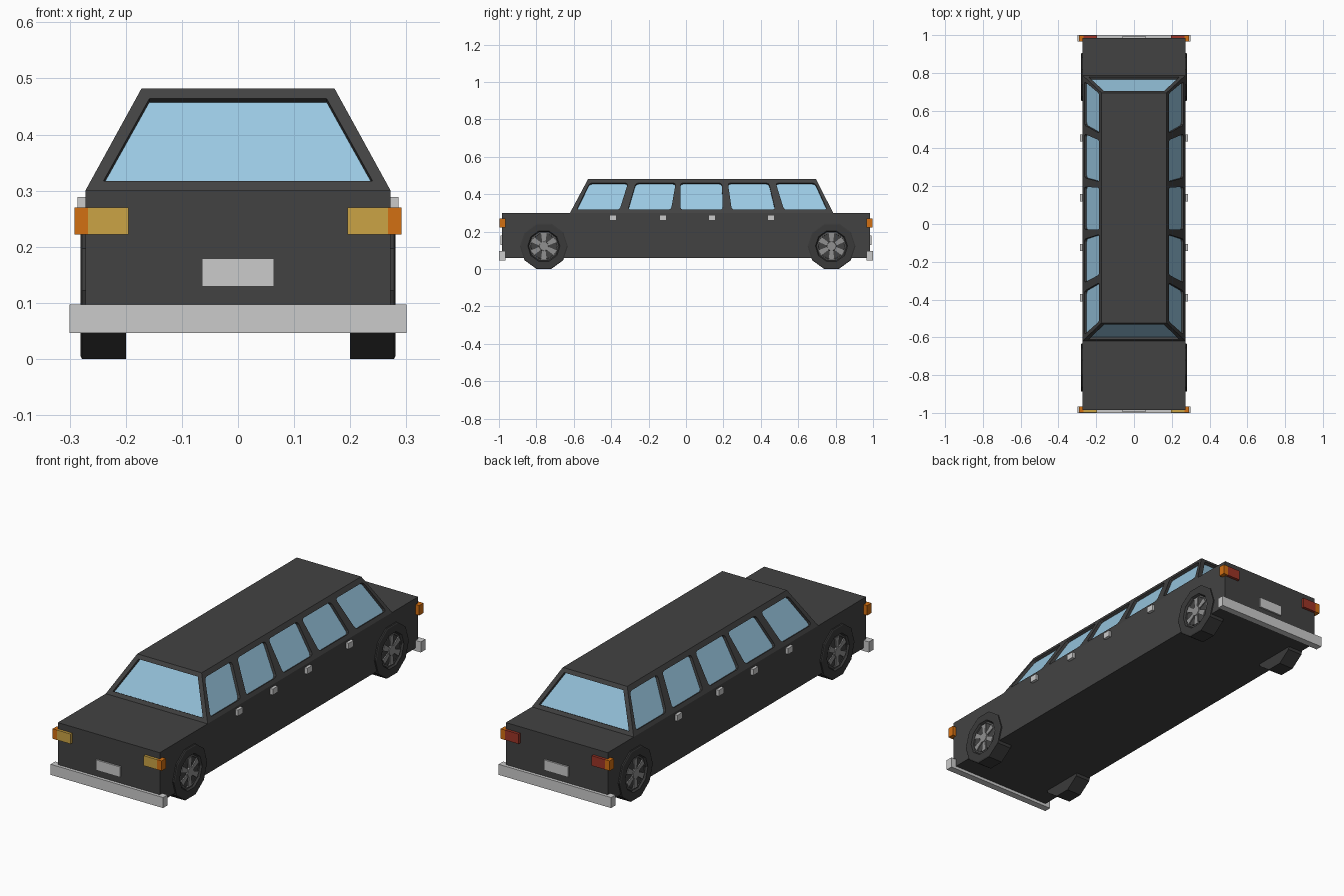
import bpy, bmesh, math
from mathutils import Vector, Matrix

old = bpy.data.objects.get("Cube")
if old:
    bpy.data.objects.remove(old, do_unlink=True)


def material(name, r, g, b):
    m = bpy.data.materials.new(name)
    m.use_nodes = True
    m.diffuse_color = (r, g, b, 1)
    bsdf = next(n for n in m.node_tree.nodes if n.type == 'BSDF_PRINCIPLED')
    bsdf.inputs["Base Color"].default_value = (r, g, b, 1)
    return m


PAINT = material("charcoal_paint", 0.055, 0.055, 0.055)
GLASS = material("blue_glass", 0.32, 0.58, 0.76)
CHROME = material("light_grey_trim", 0.6, 0.6, 0.6)
RUBBER = material("tyre_rubber", 0.042, 0.042, 0.042)
RIM = material("rim_grey", 0.09, 0.09, 0.09)
SPOKE = material("spoke_grey", 0.28, 0.28, 0.28)
YELLOW = material("headlight_yellow", 0.6, 0.37, 0.06)
ORANGE = material("indicator_orange", 0.65, 0.16, 0.006)
RED = material("tail_light_red", 0.34, 0.035, 0.02)


def make(name, bm, *mats):
    bmesh.ops.recalc_face_normals(bm, faces=bm.faces)
    me = bpy.data.meshes.new(name)
    bm.to_mesh(me)
    bm.free()
    for m in mats:
        me.materials.append(m)
    ob = bpy.data.objects.new(name, me)
    bpy.context.collection.objects.link(ob)
    return ob


def box(name, mat, xs, ys, zs):
    bm = bmesh.new()
    bmesh.ops.create_cube(bm, size=1)
    for v in bm.verts:
        v.co = [lo + (c + 0.5) * (hi - lo) for c, (lo, hi) in zip(v.co, (xs, ys, zs))]
    return make(name, bm, mat)


def span(sign, a, b):
    return sorted((sign * a, sign * b))


# Lower body
box("body", PAINT, (-0.272, 0.272), (-0.985, 0.985), (0.06, 0.3))

# Cabin: tapered block from the belt line to the roof
BELT, ROOF = 0.3, 0.482


def lerp(a, b, z):
    return a + (b - a) * (z - BELT) / (ROOF - BELT)


def half_width(z):
    return lerp(0.272, 0.172, z)


def front_y(z):
    return lerp(-0.62, -0.523, z)


def back_y(z):
    return lerp(0.787, 0.694, z)


bm = bmesh.new()
bmesh.ops.create_cube(bm, size=1)
for v in bm.verts:
    z = ROOF if v.co.z > 0 else BELT
    y = back_y(z) if v.co.y > 0 else front_y(z)
    v.co = (math.copysign(half_width(z), v.co.x), y, z)
cabin = make("cabin", bm, PAINT, GLASS)

# Window recesses, cut into the cabin with glass at the bottom
cut = bmesh.new()


def window(corners, outward, rounding):
    """Add a prism over a four-cornered opening; its inner cap is glass."""
    part = bmesh.new()
    part.faces.new([part.verts.new(c) for c in corners])
    if rounding:
        bmesh.ops.bevel(part, geom=part.verts[:], offset=rounding, segments=2,
                        profile=0.5, affect='VERTICES')
    part.faces.ensure_lookup_table()
    face = part.faces[0]
    face.normal_update()
    n = face.normal.copy()
    if n.dot(Vector(outward)) < 0:
        n.negate()
    ring = [v.co.copy() for v in face.verts]
    part.free()
    inner = [cut.verts.new(c - n * 0.014) for c in ring]
    outer = [cut.verts.new(c + n * 0.02) for c in ring]
    cut.faces.new(inner).material_index = 1
    cut.faces.new(outer)
    for i in range(len(ring)):
        j = (i + 1) % len(ring)
        cut.faces.new((inner[i], inner[j], outer[j], outer[i]))


LOW, HIGH = 0.317, 0.46
# Each side window: bottom start and end, top start and end along the car
side_windows = [(-0.585, -0.355, -0.515, -0.31), (-0.31, -0.08, -0.268, -0.055),
                (-0.03, 0.197, -0.03, 0.192), (0.245, 0.477, 0.224, 0.443),
                (0.524, 0.755, 0.48, 0.69)]
for s in (-1, 1):
    for b0, b1, t0, t1 in side_windows:
        window([(s * half_width(z), y, z) for y, z in
                ((b0, LOW), (b1, LOW), (t1, HIGH), (t0, HIGH))], (s, 0, 0), 0.014)
for wall, s in ((front_y, -1), (back_y, 1)):
    window([(x, wall(z), z) for x, z in
            ((-0.24, LOW), (0.24, LOW), (0.158, 0.464), (-0.158, 0.464))], (0, s, 0), 0)

cutter = make("window_cutter", cut, PAINT, GLASS)
cutter.hide_render = True
mod = cabin.modifiers.new("windows", 'BOOLEAN')
mod.operation, mod.solver, mod.object = 'DIFFERENCE', 'EXACT', cutter
bpy.context.view_layer.objects.active = cabin
bpy.ops.object.modifier_apply(modifier=mod.name)
bpy.data.objects.remove(cutter, do_unlink=True)

# Bumpers, plates and lamps at both ends
for end, s, lamp in (("front", -1, YELLOW), ("rear", 1, RED)):
    box(end + "_bumper", CHROME, (-0.3, 0.3), span(s, 0.966, 1), (0.046, 0.097))
    box(end + "_plate", CHROME, (-0.064, 0.064), span(s, 0.98, 0.993), (0.129, 0.179))
    for side, t in (("right", -1), ("left", 1)):
        box(f"{end}_lamp_{side}", lamp, span(t, 0.195, 0.267), span(s, 0.966, 0.998), (0.222, 0.27))
        box(f"{end}_indicator_{side}", ORANGE, span(t, 0.267, 0.291), span(s, 0.966, 0.998), (0.222, 0.27))

# Door handles
for side, t in (("right", -1), ("left", 1)):
    for i, y in enumerate((-0.39, -0.124, 0.139, 0.455)):
        box(f"door_handle_{side}_{i + 1}", CHROME, span(t, 0.26, 0.286),
            (y - 0.019, y + 0.019), (0.26, 0.289))


# Wheels: ten-sided lathe of (radius, distance from centre line) plus spokes
def wheel(name, t, y):
    place = Matrix.Translation((0, y, 0.122))
    profile = [(0.128, 0.2), (0.128, 0.278), (0.122, 0.281), (0.086, 0.281),
               (0.08, 0.272), (0.072, 0.274), (0.068, 0.266)]
    bm = bmesh.new()
    rings = []
    for r, x in profile:
        rings.append([bm.verts.new((t * x, r * math.cos(a), r * math.sin(a)))
                      for a in (math.tau * k / 10 for k in range(10))])
    for i, (a, b) in enumerate(zip(rings, rings[1:])):
        for k in range(10):
            f = bm.faces.new((a[k], a[k - 1], b[k - 1], b[k]))
            f.material_index = 1 if i >= 4 else 0
    bm.faces.new(rings[0])
    bm.faces.new(rings[-1]).material_index = 1
    bm.transform(place)
    make(name, bm, RUBBER, RIM)

    # Hub cap with six flared spokes
    bm = bmesh.new()
    hub = bmesh.ops.create_cone(bm, cap_ends=True, segments=12, radius1=0.03,
                                radius2=0.024, depth=0.022)["verts"]
    bmesh.ops.rotate(bm, verts=hub, matrix=Matrix.Rotation(t * math.pi / 2, 3, 'Y'))
    bmesh.ops.translate(bm, verts=hub, vec=(t * 0.269, 0, 0))
    for k in range(6):
        spoke = bmesh.ops.create_cube(bm, size=1)["verts"]
        for v in spoke:
            out = v.co.y > 0
            v.co = (t * (0.27 + v.co.x * 0.014), 0.07 if out else 0.015,
                    v.co.z * (0.03 if out else 0.016))
        bmesh.ops.rotate(bm, verts=spoke,
                         matrix=Matrix.Rotation(math.tau * (k + 0.5) / 6, 3, 'X'))
    bm.transform(place)
    make(name + "_spokes", bm, SPOKE)


for side, t in (("right", -1), ("left", 1)):
    wheel("front_wheel_" + side, t, -0.76)
    wheel("rear_wheel_" + side, t, 0.778)
